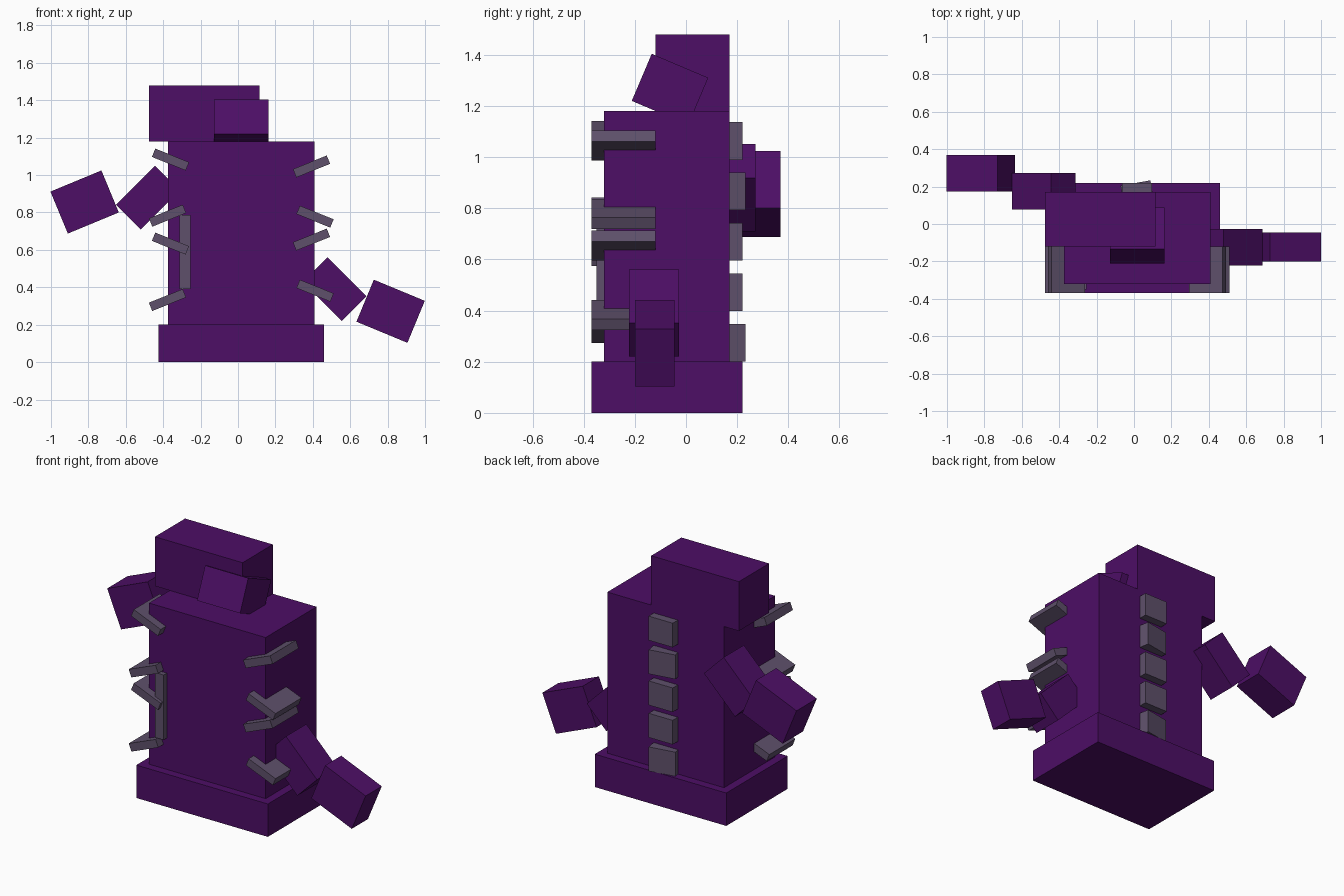
import bpy
from math import radians

cube = bpy.data.objects.get("Cube")
if cube:
    bpy.data.objects.remove(cube, do_unlink=True)


def make_material(name, color):
    mat = bpy.data.materials.new(name)
    mat.use_nodes = True
    mat.diffuse_color = color
    mat.node_tree.nodes["Principled BSDF"].inputs["Base Color"].default_value = color
    return mat


purple = make_material("deep purple", (0.074, 0.0044, 0.132, 1))
bone = make_material("grey mauve", (0.112, 0.080, 0.145, 1))


def box(name, center, size, mat, rot=(0, 0, 0)):
    """Flat-shaded box with its rotation given in degrees."""
    bpy.ops.mesh.primitive_cube_add(size=1, location=center,
                                    rotation=[radians(a) for a in rot])
    obj = bpy.context.object
    obj.name = name
    obj.scale = size
    bpy.ops.object.transform_apply(location=False, rotation=False, scale=True)
    obj.data.materials.append(mat)
    return obj


# Trunk: base, body and head
box("base", (0.0175, -0.075, 0.10), (0.885, 0.59, 0.20), purple)
box("body", (0.0175, -0.075, 0.69), (0.785, 0.49, 0.98), purple)
box("head", (-0.18, 0.025, 1.33), (0.59, 0.29, 0.30), purple)
box("snout", (0.0175, -0.0625, 1.265), (0.29, 0.24, 0.20), purple, (-23, 0, 0))

# Arms: a positive y rotation lowers the +x end
box("left_upper_arm", (0.517, -0.125, 0.39), (0.295, 0.195, 0.187), purple, (0, 45, 0))
box("left_forearm", (0.816, -0.1225, 0.272), (0.295, 0.155, 0.243), purple, (0, 22.5, 0))
box("right_upper_arm", (-0.482, 0.175, 0.88), (0.295, 0.195, 0.187), purple, (0, -45, 0))
box("right_forearm", (-0.82, 0.2725, 0.856), (0.295, 0.195, 0.243), purple, (0, -22.5, 0))

# Ribs: alternating tilt down each side
ribs = {
    "right": ([(-0.361, 1.083), (-0.377, 0.783), (-0.361, 0.634), (-0.377, 0.332)], 1),
    "left": ([(0.393, 1.046), (0.412, 0.778), (0.393, 0.655), (0.412, 0.382)], -1),
}
for side, (places, sign) in ribs.items():
    for i, (x, z) in enumerate(places):
        tilt = 22 * sign * (-1) ** i
        box(f"{side}_rib_{i + 1}", (x, -0.245, z), (0.195, 0.25, 0.048), bone, (0, tilt, 0))

# Upright bone on the chest
box("breastbone", (-0.284, -0.30, 0.588), (0.058, 0.10, 0.395), bone)

# Spine plates down the back, two of them twisted
for i, twist in enumerate((0, 10, 0, 0, 10)):
    box(f"spine_plate_{i + 1}", (0.0165, 0.17, 1.063 - 0.197 * i),
        (0.162, 0.10, 0.147), bone, (0, 0, twist))
